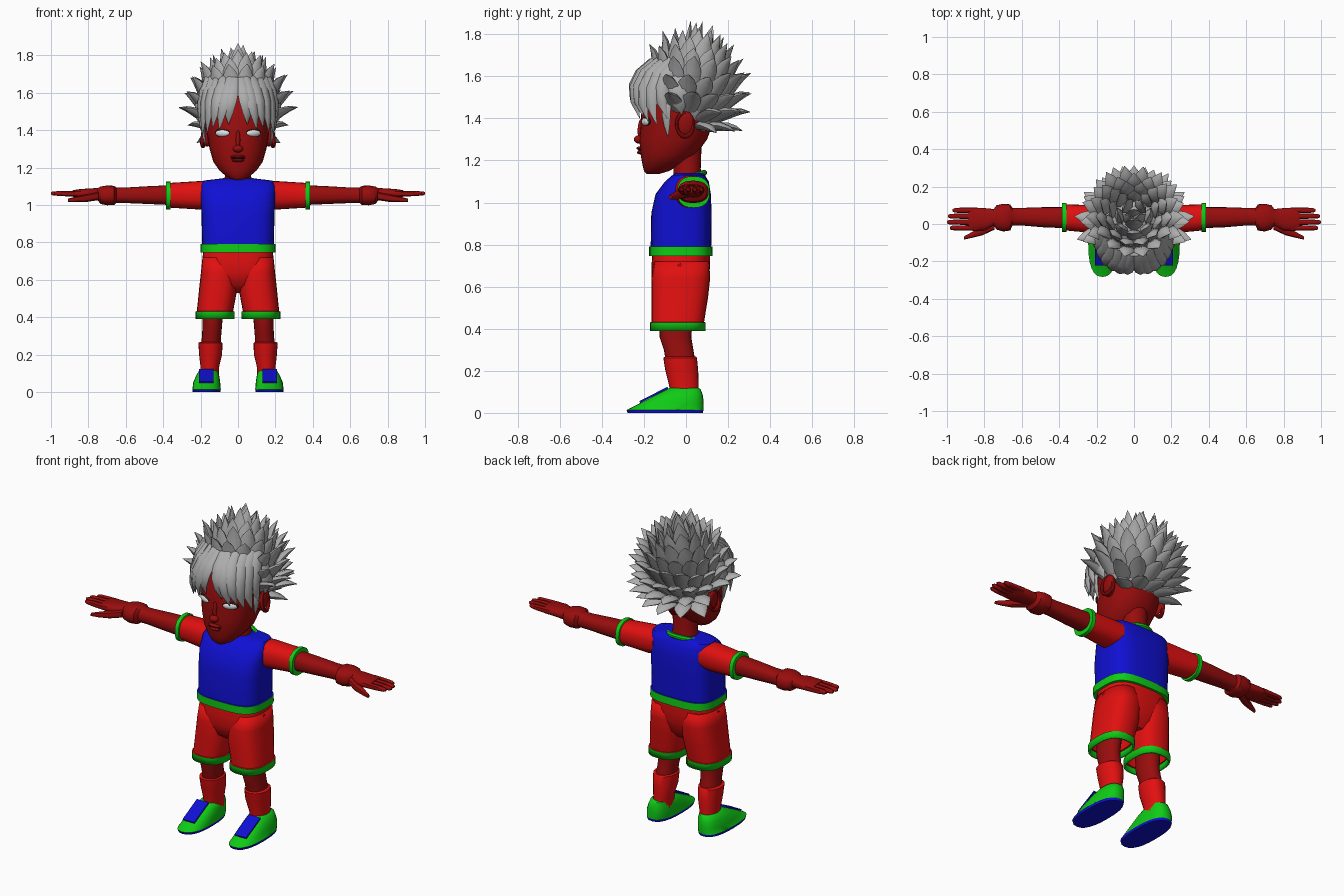
import bpy, bmesh, math, random
from mathutils import Vector

random.seed(4)
if "Cube" in bpy.data.objects:
    bpy.data.objects.remove(bpy.data.objects["Cube"], do_unlink=True)


def material(name, *rgb):
    m = bpy.data.materials.new(name)
    m.use_nodes = True
    m.diffuse_color = (*rgb, 1)
    m.node_tree.nodes["Principled BSDF"].inputs["Base Color"].default_value = (*rgb, 1)
    return m


RED = material("bright red", .75, .005, .005)
SKIN = material("dark red skin", .32, .004, .004)
GREEN = material("green", .005, .6, .008)
BLUE = material("blue", .005, .005, .65)
GREY = material("hair grey", .42, .42, .42)
WHITE = material("eye white", .75, .75, .75)
BLACK = material("black", .01, .01, .01)


def finish(obj, mats, mirror=False, angle=40):
    for m in mats:
        obj.data.materials.append(m)
    bpy.ops.object.select_all(action='DESELECT')
    obj.select_set(True)
    bpy.context.view_layer.objects.active = obj
    bpy.ops.object.shade_smooth_by_angle(angle=math.radians(angle))
    if mirror:
        bpy.ops.object.transform_apply(location=True, rotation=True, scale=True)
        obj.modifiers.new("mirror", 'MIRROR')
    return obj


def from_bmesh(name, bm, mats, mirror=False, angle=40):
    bmesh.ops.recalc_face_normals(bm, faces=bm.faces)
    mesh = bpy.data.meshes.new(name)
    bm.to_mesh(mesh)
    bm.free()
    obj = bpy.data.objects.new(name, mesh)
    bpy.context.collection.objects.link(obj)
    return finish(obj, mats, mirror, angle)


def bridge(bm, loops, caps=True):
    n = len(loops[0])
    for a, b in zip(loops, loops[1:]):
        for i in range(n):
            bm.faces.new((a[i], a[(i + 1) % n], b[(i + 1) % n], b[i]))
    if caps:
        bm.faces.new(loops[0])
        bm.faces.new(loops[-1])


def loft(name, rings, mats, axis='z', power=2.4, n=24, mirror=False, caps=True, rule=None):
    """Rings are (position, low, high, low, high) along the axis."""
    bm = bmesh.new()
    loops = []
    for t, a0, a1, b0, b1 in rings:
        loop = []
        for i in range(n):
            c, s = math.cos(math.tau * i / n), math.sin(math.tau * i / n)
            u = (a0 + a1) / 2 + (a1 - a0) / 2 * math.copysign(abs(c) ** (2 / power), c)
            v = (b0 + b1) / 2 + (b1 - b0) / 2 * math.copysign(abs(s) ** (2 / power), s)
            loop.append(bm.verts.new((u, v, t) if axis == 'z' else (t, u, v)))
        loops.append(loop)
    bridge(bm, loops, caps)
    if rule:
        for f in bm.faces:
            f.material_index = rule(f.calc_center_median())
    return from_bmesh(name, bm, mats, mirror)


def ball(name, loc, scale, mat, rot=(0, 0, 0), mirror=False):
    bpy.ops.mesh.primitive_uv_sphere_add(segments=20, ring_count=12, location=loc, rotation=rot)
    obj = bpy.context.object
    obj.name, obj.scale = name, scale
    return finish(obj, [mat], mirror)


def ring(name, loc, scale, mat, rot=(0, 0, 0), tube=.14, mirror=False):
    bpy.ops.mesh.primitive_torus_add(major_radius=1, minor_radius=tube, major_segments=28,
                                     minor_segments=8, location=loc, rotation=rot)
    obj = bpy.context.object
    obj.name, obj.scale = name, scale
    return finish(obj, [mat], mirror)


# Shirt with green hem and collar
loft("shirt", [(.745, -.2, .2, -.175, .127), (.79, -.2, .2, -.175, .125), (.792, -.192, .192, -.168, .12),
               (.95, -.195, .195, -.165, .122), (1.04, -.2, .2, -.145, .118), (1.1, -.2, .2, -.1, .108),
               (1.13, -.185, .185, -.065, .09), (1.14, -.1, .1, -.05, .08)],
     [BLUE, GREEN], power=3.2, n=32, rule=lambda c: int(c.z < .791))
ring("collar", (0, 0, 1.112), (.1, .092, .1), GREEN, (math.radians(19), 0, 0))
loft("sleeve", [(.15, -.06, .1, .985, 1.125), (.2, -.05, .1, .975, 1.128), (.36, -.035, .105, .985, 1.118),
                (.362, -.042, .113, .975, 1.125), (.385, -.042, .113, .975, 1.125), (.385, -.025, .095, 1, 1.105)],
     [RED, GREEN], 'x', mirror=True, rule=lambda c: int(c.x > .361))

# Arm with wrist bulge and hand
loft("arm", [(.37, -.022, .09, 1, 1.105), (.48, -.018, .09, 1.005, 1.1), (.6, -.008, .086, 1.01, 1.093),
             (.65, -.008, .086, 1.01, 1.093), (.662, -.035, .105, 1.0, 1.102), (.7, -.04, .108, .998, 1.104),
             (.735, -.03, .1, 1.005, 1.098), (.75, -.008, .08, 1.025, 1.09), (.8, -.035, .085, 1.03, 1.088),
             (.86, -.037, .088, 1.035, 1.083), (.885, -.03, .08, 1.045, 1.078)], [SKIN], 'x', mirror=True)
for y, tip, label in ((.073, .97, "little"), (.042, .995, "ring"), (.01, 1, "middle"), (-.021, .985, "index")):
    loft(label + "_finger", [(.84, y - .015, y + .015, 1.042, 1.077), (.93, y - .014, y + .014, 1.046, 1.075),
                             (tip - .012, y - .012, y + .012, 1.05, 1.073), (tip, y - .006, y + .006, 1.055, 1.068)],
         [SKIN], 'x', n=10, mirror=True)
loft("thumb", [(.745, -.03, .03, 1.025, 1.07), (.81, -.06, -.01, 1.015, 1.057), (.87, -.075, -.045, 1.014, 1.044),
               (.908, -.083, -.066, 1.016, 1.034)], [SKIN], 'x', n=10, mirror=True)

# Shorts with open hemmed legs
loft("shorts_hips", [(.53, -.06, .06, -.08, .05), (.57, -.13, .13, -.14, .085), (.64, -.19, .19, -.163, .108),
                     (.7, -.192, .192, -.164, .115), (.76, -.185, .185, -.16, .115)], [RED], power=2.8, n=32)
leg = loft("shorts_leg", [(.39, .02, .227, -.172, .092), (.43, .02, .227, -.172, .092), (.432, .026, .22, -.165, .086),
                          (.55, .004, .208, -.165, .105), (.64, .002, .198, -.164, .115), (.72, .01, .19, -.15, .11)],
           [RED, GREEN], power=2.6, mirror=True, caps=False, rule=lambda c: int(c.z < .431))
leg.modifiers.new("cloth", 'SOLIDIFY').thickness = .012

# Legs, socks and shoes
loft("leg", [(.24, .092, .2, -.095, .045), (.3, .09, .192, -.105, .035), (.36, .085, .19, -.125, .025),
             (.42, .08, .19, -.125, .03), (.6, .05, .19, -.12, .06)], [SKIN], power=2.1, mirror=True)
loft("sock", [(.07, .1, .205, -.075, .06), (.13, .102, .2, -.08, .06), (.2, .085, .208, -.098, .058),
              (.262, .083, .212, -.108, .052), (.267, .09, .205, -.1, .047)], [RED], power=2.1, mirror=True)
loft("shoe", [(0, .095, .242, -.278, .08), (.014, .092, .245, -.283, .083), (.016, .092, .243, -.277, .083),
              (.05, .095, .24, -.212, .084), (.085, .1, .225, -.145, .08), (.112, .108, .21, -.09, .07),
              (.118, .12, .198, -.08, .06)],
     [GREEN, BLUE], power=2.5, mirror=True, rule=lambda c: int(c.z < .015))
bpy.ops.mesh.primitive_cube_add(size=1, location=(.17, -.153, .086), rotation=(math.radians(27), 0, 0))
tongue = bpy.context.object
tongue.name, tongue.scale = "shoe_tongue", (.076, .15, .009)
finish(tongue, [BLUE], True)

# Neck, head and face
loft("neck", [(1.08, -.085, .085, -.06, .085), (1.16, -.068, .068, -.06, .07), (1.3, -.07, .07, -.06, .075)],
     [SKIN], power=2)
loft("head", [(1.135, -.028, .028, -.185, -.13), (1.15, -.06, .06, -.2, -.08), (1.185, -.1, .1, -.208, -.02),
              (1.23, -.132, .132, -.216, .05), (1.3, -.152, .152, -.222, .1), (1.38, -.165, .165, -.214, .13),
              (1.48, -.172, .172, -.214, .15), (1.57, -.15, .15, -.17, .14), (1.64, -.09, .09, -.1, .1)],
     [SKIN], power=2.2, n=32)
ball("nose", (0, -.222, 1.3), (.027, .026, .02), SKIN)
ball("nose_bridge", (0, -.21, 1.34), (.013, .02, .06), SKIN)
ball("upper_lip", (0, -.216, 1.258), (.04, .02, .009), SKIN)
ball("lower_lip", (0, -.214, 1.238), (.033, .02, .009), SKIN)
ball("mouth_line", (0, -.216, 1.248), (.04, .013, .003), BLACK)
tilt = (0, 0, math.radians(24))
ball("eye_outline", (.082, -.188, 1.386), (.045, .014, .024), BLACK, tilt, True)
ball("eye", (.082, -.19, 1.384), (.041, .016, .02), WHITE, tilt, True)
ear_turn = (math.radians(-10), math.radians(82), 0)
ball("ear", (.17, -.005, 1.37), (.018, .045, .06), SKIN, (math.radians(-12), math.radians(8), 0), True)
ring("ear_rim", (.18, -.005, 1.37), (.056, .04, .06), SKIN, ear_turn, .2, True)

# Hair: a rounded core covered with overlapping pointed tufts
centre, size = Vector((0, .015, 1.51)), Vector((.19, .185, .2))
ball("hair_core", centre, size, GREY)
hair = bmesh.new()


def tuft(p0, p1, p2, width, normal, thick=.022):
    """A pointed leaf along a quadratic curve."""
    p0, p1, p2 = Vector(p0), Vector(p1), Vector(p2)
    loops = []
    for k, w in enumerate((.75, 1, .95, .62, .03)):
        t = k / 4
        p = p0 * (1 - t) ** 2 + p1 * 2 * t * (1 - t) + p2 * t * t
        along = ((p1 - p0) * (1 - t) + (p2 - p1) * t).normalized()
        side = along.cross(normal).normalized()
        out = side.cross(along)
        loops.append([hair.verts.new(p + side * math.cos(a) * width * w / 2 + out * math.sin(a) * thick * w)
                      for a in (math.tau * i / 6 for i in range(6))])
    bridge(hair, loops)


flow = Vector((0, .25, 1)).normalized()
for row, elevation in enumerate((-48, -32, -16, 0, 16, 32, 48, 64, 82)):
    e = math.radians(elevation)
    count = max(4, round(17 * math.cos(e)))
    for i in range(count):
        a = math.tau * (i + row % 2 / 2) / count
        n = Vector((math.sin(a) * math.cos(e), math.cos(a) * math.cos(e), math.sin(e)))
        base = centre + n * size
        if (n.y < -.45 and elevation < 30) or (base.y < .04 and base.z < 1.44):
            continue
        up = flow - n * flow.dot(n)
        length = random.uniform(.125, .16)
        tip = base + (up * .6 + n * .62).normalized() * length
        tuft(base - n * .01 - up * .02, base + up * length * .5 + n * .03, tip, .092, n)

# Fringe parted in the middle, with a long strand before each ear
for s in (-1, 1):
    for x0, x1, y1, z1 in ((.02, .05, -.225, 1.43), (.05, .1, -.22, 1.4), (.085, .135, -.205, 1.41),
                           (.12, .165, -.18, 1.385), (.145, .19, -.14, 1.37), (.165, .2, -.09, 1.4)):
        y0 = -.19 + x0 * x0 * 4.5
        tuft((s * x0, y0 + .03, 1.67), (s * (x0 + .035), min(y0, y1) - .075, 1.56), (s * x1, y1, z1), .085,
             Vector((s * x1 * 1.6, y1, .05)).normalized(), .026)
    tuft((s * .18, -.09, 1.5), (s * .2, -.1, 1.42), (s * .17, -.085, 1.31), .045, Vector((s, -.3, 0)), .012)
    tuft((s * .19, -.03, 1.6), (s * .24, -.04, 1.5), (s * .19, -.02, 1.42), .1, Vector((s, 0, 0)))
from_bmesh("hair_tufts", hair, [GREY], angle=50)
